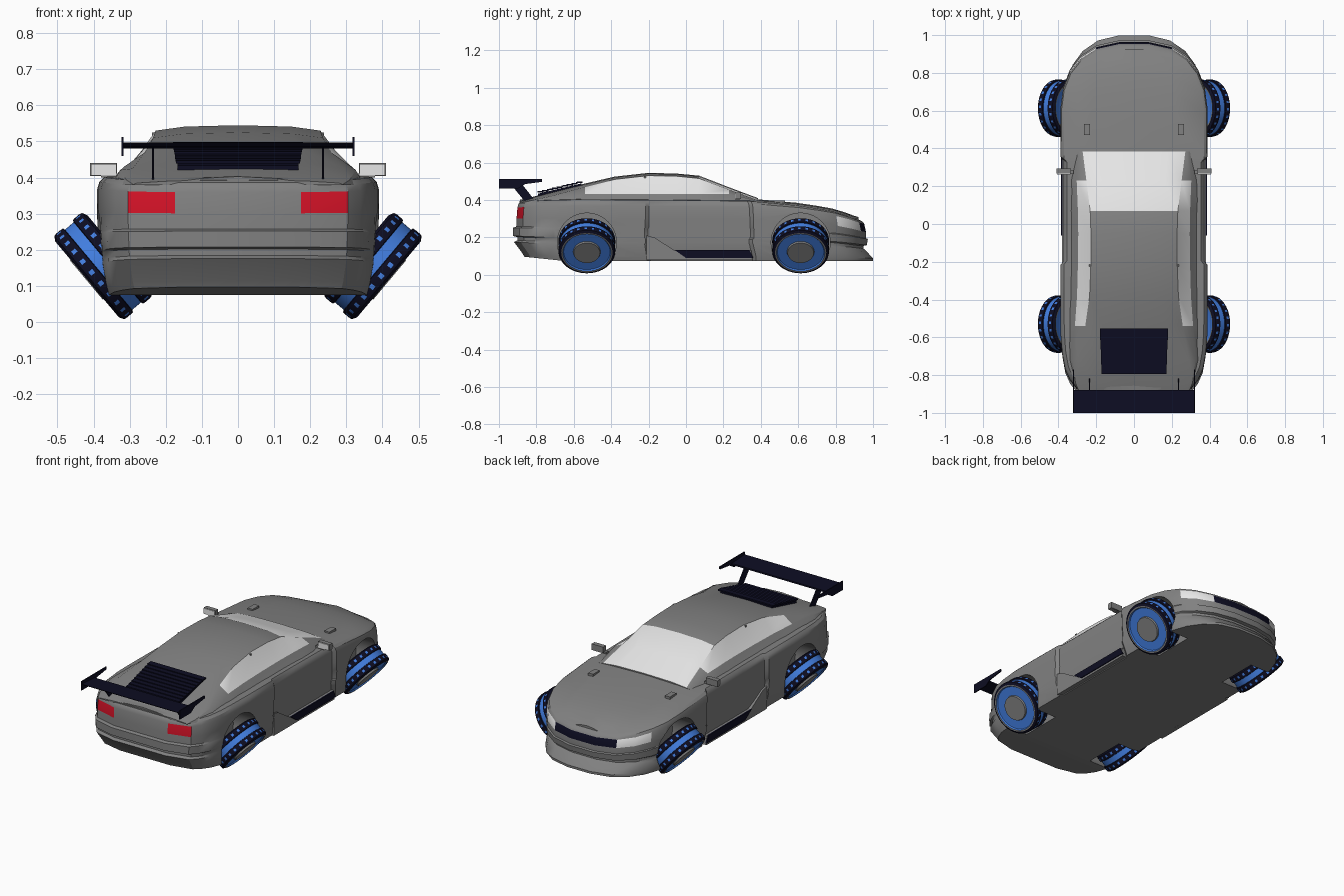
import bpy, bmesh, math
from mathutils import Matrix, Vector

if "Cube" in bpy.data.objects:
    bpy.data.objects.remove(bpy.data.objects["Cube"])


def material(name, rgb):
    m = bpy.data.materials.new(name)
    m.diffuse_color = (*rgb, 1)
    m.use_nodes = True
    m.node_tree.nodes["Principled BSDF"].inputs["Base Color"].default_value = m.diffuse_color
    return m


GREY = material("body grey", (0.22, 0.22, 0.22))
WHITE = material("glass white", (0.8, 0.8, 0.8))
DARK = material("dark navy", (0.004, 0.004, 0.016))
BLUE = material("wheel blue", (0.055, 0.21, 0.75))
RED = material("tail red", (0.65, 0.006, 0.02))


def finish(name, bm, mats, angle=30):
    bmesh.ops.recalc_face_normals(bm, faces=bm.faces)
    me = bpy.data.meshes.new(name)
    bm.to_mesh(me)
    bm.free()
    for m in mats:
        me.materials.append(m)
    ob = bpy.data.objects.new(name, me)
    bpy.context.collection.objects.link(ob)
    smooth(ob, angle)
    return ob


def smooth(ob, angle=30):
    bpy.ops.object.select_all(action='DESELECT')
    ob.select_set(True)
    bpy.context.view_layer.objects.active = ob
    bpy.ops.object.shade_smooth_by_angle(angle=math.radians(angle))


def interp(table, y):
    for (y0, a), (y1, b) in zip(table, table[1:]):
        if y >= y1:
            return a + (b - a) * (y - y0) / (y1 - y0)
    return table[-1][1]


def loft(name, rings, mats, rule):
    """Skin symmetric rings; rule(row, band) picks the material, end rows are caps."""
    bm = bmesh.new()
    vs = [[bm.verts.new(p) for p in r] for r in rings]
    n = len(rings[0])
    for i in range(len(vs) - 1):
        for k in range(n):
            j = (k + 1) % n
            f = bm.faces.new((vs[i][k], vs[i][j], vs[i + 1][j], vs[i + 1][k]))
            f.material_index = rule(i, min(k, n - 2 - k)) if k < n - 1 else 0
    for row, r in ((-1, vs[0]), (len(vs) - 1, vs[-1])):
        for k in range(n // 2):
            q = [r[k], r[k + 1], r[n - 2 - k], r[n - 1 - k]]
            f = bm.faces.new(list(dict.fromkeys(q)))
            f.material_index = rule(row, k)
    return finish(name, bm, mats)


def plate(name, pts, x, t, mat):
    """Side profile (y, z) extruded across x."""
    bm = bmesh.new()
    a = [bm.verts.new((x - t / 2, *p)) for p in pts]
    b = [bm.verts.new((x + t / 2, *p)) for p in pts]
    bm.faces.new(a)
    bm.faces.new(b[::-1])
    for i in range(len(pts)):
        j = (i + 1) % len(pts)
        bm.faces.new((a[i], a[j], b[j], b[i]))
    return finish(name, bm, [mat])


def box(name, c, s, mat, rot_x=0):
    bm = bmesh.new()
    bmesh.ops.create_cube(bm, size=1, matrix=Matrix.Translation(c) @ Matrix.Rotation(rot_x, 4, 'X')
                          @ Matrix.Diagonal((*s, 1)))
    return finish(name, bm, [mat])


# Lower body: plan outline (x, y) times stacked layers, with hood crown on top
outline = [(.08, .972), (.2, .945), (.285, .89), (.34, .82), (.375, .73), (.39, .62), (.39, .365),
           (.374, .345), (.374, 0), (.374, -.2), (.389, -.22), (.39, -.45), (.388, -.6), (.38, -.7),
           (.365, -.78), (.34, -.835), (.305, -.88), (.175, -.915)]
top = [(1, .288), (.95, .3), (.88, .325), (.8, .346), (.6, .374), (.35, .394), (0, .398),
       (-.6, .402), (-.8, .397), (-1, .383)]
# layer: height fraction, x scale, front y scale, rear y scale
layers = [(0, .94, 1.028, .945), (.06, .955, 1.028, .955), (.27, .985, .985, 1.005),
          (.30, .985, .975, .985), (.36, .99, .975, .985), (.38, .99, .995, 1.012),
          (.53, .995, 1, 1.012), (.55, .995, .99, .992), (.70, 1, .99, .99), (.90, 1, .98, .985),
          (.96, .985, .97, .98), (1, .95, .95, .97)]
rings = []
for x, y in outline:
    t, b = interp(top, y), .075 + max(0, -.7 - y) * .1
    half = [(x * sx, y * (sf if y > 0 else sr), b + (t - b) * f) for f, sx, sf, sr in layers]
    ex, ey, ez = half[-1]
    mid = [(ex * f, ey, ez + .014 * (1 - f * f)) for f in (-.6, 0, .6)]
    rings.append([(-p[0], p[1], p[2]) for p in half] + mid + half[::-1])


def body_rule(row, band):
    if band != 8:
        return 0
    if row <= 0:
        return 2            # grille
    if row <= 2:
        return 1            # headlights
    return 3 if row == len(outline) - 2 else 0   # tail lights


body = loft("lower_body", rings, [GREY, WHITE, DARK, RED], body_rule)

# Wheel arches
WHEEL_Y = (.613, -.53)
for y in WHEEL_Y:
    for s in (-1, 1):
        bm = bmesh.new()
        bmesh.ops.create_cone(bm, cap_ends=True, segments=40, radius1=.158, radius2=.158, depth=.4,
                              matrix=Matrix.Translation((s * .43, y, .172)) @ Matrix.Rotation(math.pi / 2, 4, 'Y'))
        cutter = finish("arch_cutter", bm, [GREY])
        cutter.hide_render = True
        bpy.context.view_layer.objects.active = body
        mod = body.modifiers.new("arch", 'BOOLEAN')
        mod.operation, mod.solver, mod.object = 'DIFFERENCE', 'EXACT', cutter
        bpy.ops.object.modifier_apply(modifier=mod.name)
        bpy.data.objects.remove(cutter)
smooth(body)

# Cabin: y, base x, roof edge x, roof edge z, roof centre z
stations = [(.385, .31, .272, .398, .41), (.23, .345, .252, .455, .468), (.07, .352, .232, .515, .53),
            (-.05, .352, .228, .527, .541), (-.2, .355, .228, .53, .545), (-.38, .358, .235, .51, .525),
            (-.54, .358, .258, .47, .488), (-.72, .35, .292, .425, .443), (-.84, .32, .29, .398, .411),
            (-.89, .29, .28, .385, .393)]
cab = []
for y, bx, ex, ez, cz in stations:
    half = [(bx, y, .38), ((bx + ex) / 2 + .005, y, min(.432, ez - .004)), (ex, y, ez),
            (ex * .65, y, ez + (cz - ez) * .75)]
    cab.append([(-p[0], y, p[2]) for p in half] + [(0, y, cz)] + half[::-1])
loft("cabin", cab, [GREY, WHITE],
     lambda r, k: int((k >= 2 and 0 <= r <= 1) or (k == 1 and 1 <= r <= 5)))

# Rear window louvres
for i in range(9):
    y = -.57 - i * .026
    z = .494 - i * .0063
    box("louvre", (0, y, z), (.36 - .002 * i, .034, .008), DARK, .05)
plate("louvre_base", [(-.56, .488), (-.79, .434), (-.79, .41), (-.56, .46)], 0, .335, DARK)

# Rear wing
plate("wing_blade", [(-1, .497), (-.985, .486), (-.88, .481), (-.88, .49)], 0, .64, DARK)

for s in (-1, 1):
    plate("wing_endplate", [(-1, .512), (-.77, .512), (-.77, .497), (-.86, .485), (-.9, .46), (-1, .46)],
          s * .32, .006, DARK)
    plate("wing_support", [(-.94, .488), (-.88, .488), (-.81, .40), (-.86, .39)], s * .235, .006, DARK)
    # Side sill with dark skirt, and door pillar seam
    plate("side_sill", [(-.21, .21), (-.17, .2), (-.06, .13), (.35, .13), (.355, .078), (-.21, .078)],
          s * .368, .026, GREY)
    plate("side_skirt", [(-.06, .132), (.34, .132), (.36, .09), (0, .09)], s * .382, .008, DARK)
    plate("window_pillar", [(-.225, .43), (-.215, .43), (-.215, .525), (-.225, .525)], s * .232, .012, GREY)
    # Hood vents
    box("hood_vent", (s * .25, .5, .39), (.032, .06, .016), GREY)
    # Door mirrors
    plate("mirror_arm", [(.265, .4), (.285, .4), (.285, .412), (.265, .412)], s * .35, .06, GREY)
    box("mirror_housing", (s * .372, .28, .422), (.075, .026, .036), GREY)
    box("mirror_glass", (s * .372, .265, .422), (.07, .006, .032), WHITE)

# Wheels: lathe profile (radius, axial, colour of the band that follows)
profile = [(.075, -.052, 1), (.12, -.05, 0), (.135, -.0575, 2), (.15, -.05, 2), (.152, -.042, 3),
           (.152, -.028, 2), (.151, -.018, 2), (.145, -.016, 1), (.145, .016, 2), (.151, .018, 2),
           (.152, .028, 3), (.152, .042, 2), (.15, .05, 2), (.137, .0575, 0), (.129, .0575, 1),
           (.124, .05, 1), (.073, .05, 0), (.07, .06, 0)]
SEG = 72


def wheel(name, s, y):
    bm = bmesh.new()
    rows = [[bm.verts.new((r * math.cos(a), r * math.sin(a), h))
             for a in (2 * math.pi * j / SEG for j in range(SEG))] for r, h, _ in profile]
    for i in range(len(rows) - 1):
        c = profile[i][2]
        for j in range(SEG):
            k = (j + 1) % SEG
            f = bm.faces.new((rows[i][j], rows[i][k], rows[i + 1][k], rows[i + 1][j]))
            f.material_index = (1 if j % 3 == 0 else 2) if c == 3 else c   # blue tread slots
    for r in (rows[0], rows[-1]):
        bm.faces.new(r).material_index = 0
    bm.transform(Matrix.Translation((s * .374, y, .155)) @ Matrix.Rotation(s * math.radians(130), 4, 'Y'))
    finish(name, bm, [GREY, BLUE, DARK])


for s in (-1, 1):
    for y, n in zip(WHEEL_Y, ("nose", "tail")):
        wheel(n + "_wheel", s, y)
